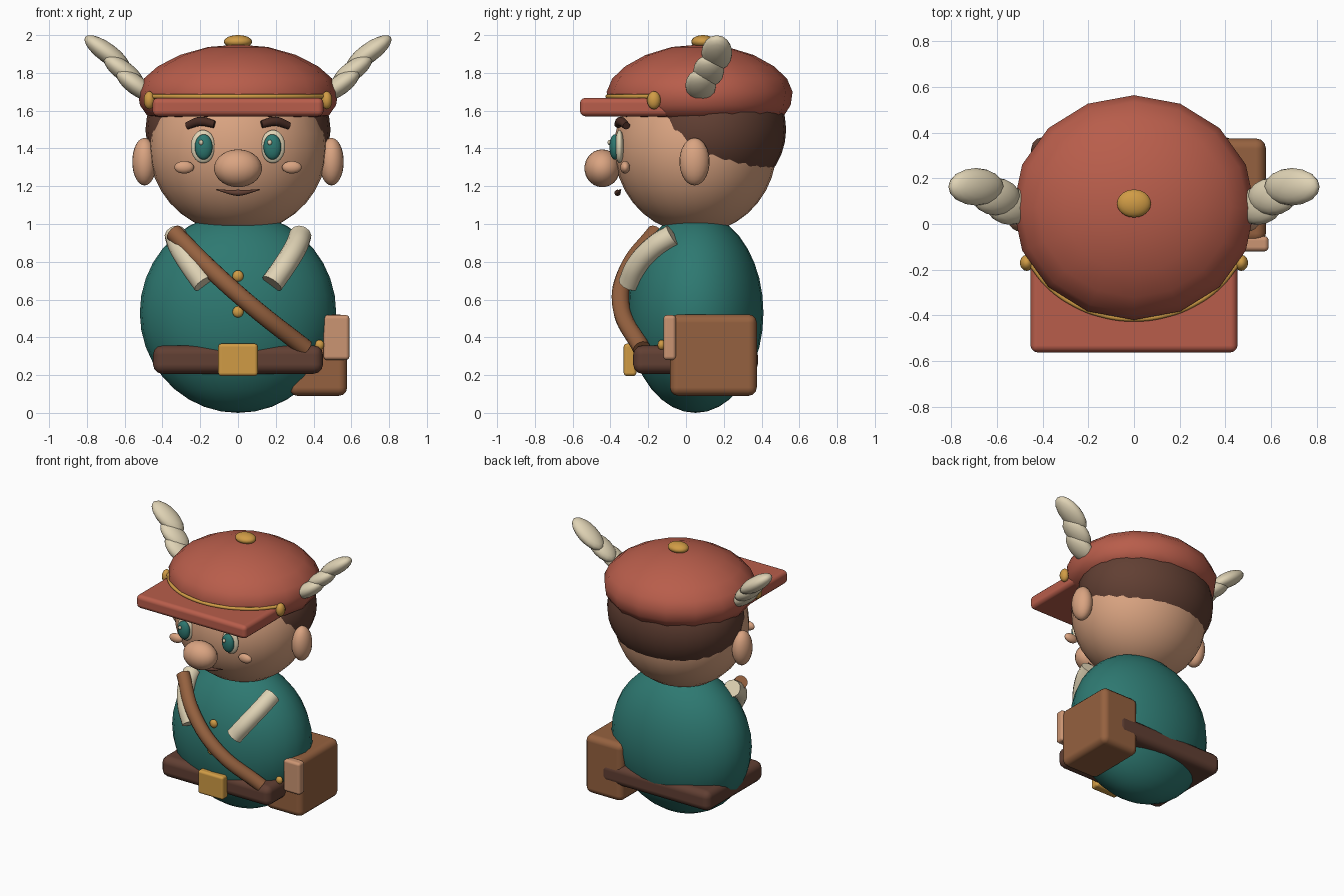
import bpy, bmesh, math
from mathutils import Vector

cube = bpy.data.objects.get("Cube")
if cube:
    bpy.data.objects.remove(cube, do_unlink=True)


def material(name, rgb):
    m = bpy.data.materials.new(name)
    m.use_nodes = True
    m.diffuse_color = (*rgb, 1)
    bsdf = next(n for n in m.node_tree.nodes if n.type == "BSDF_PRINCIPLED")
    bsdf.inputs["Base Color"].default_value = (*rgb, 1)
    bsdf.inputs["Roughness"].default_value = 0.7
    return m


RED = material("cap_red", (0.48, 0.11, 0.07))
SKIN = material("skin", (0.70, 0.37, 0.22))
TEAL = material("teal", (0.027, 0.19, 0.165))
GOLD = material("gold", (0.63, 0.33, 0.06))
CREAM = material("cream", (0.74, 0.65, 0.46))
LEATHER = material("leather_brown", (0.30, 0.12, 0.05))
DARK = material("dark_brown", (0.12, 0.05, 0.033))
TAN = material("tan_flap", (0.60, 0.30, 0.17))
BROW = material("brow_brown", (0.065, 0.025, 0.017))


def finish(bm, name, mat, loc=(0, 0, 0), rot=(0, 0, 0)):
    mesh = bpy.data.meshes.new(name)
    for f in bm.faces:
        f.smooth = True
    bm.to_mesh(mesh)
    bm.free()
    mesh.materials.append(mat)
    ob = bpy.data.objects.new(name, mesh)
    ob.location, ob.rotation_euler = loc, rot
    bpy.context.collection.objects.link(ob)
    return ob


def ball(name, mat, loc, radii, rot=(0, 0, 0), seg=20):
    bm = bmesh.new()
    bmesh.ops.create_uvsphere(bm, u_segments=seg, v_segments=seg * 2 // 3, radius=1)
    bmesh.ops.scale(bm, vec=radii, verts=bm.verts)
    return finish(bm, name, mat, loc, rot)


def block(name, mat, low, high, bevel):
    low, high = Vector(low), Vector(high)
    bm = bmesh.new()
    bmesh.ops.create_cube(bm, size=1)
    bmesh.ops.scale(bm, vec=high - low, verts=bm.verts)
    ob = finish(bm, name, mat, (low + high) / 2)
    mod = ob.modifiers.new("rounded_edges", "BEVEL")
    mod.width, mod.segments = bevel, 3
    mod.harden_normals = True
    return ob


def tube(name, mat, points, radius, taper=1.0):
    cu = bpy.data.curves.new(name, "CURVE")
    cu.dimensions = "3D"
    cu.bevel_depth, cu.bevel_resolution = radius, 4
    cu.resolution_u, cu.use_fill_caps = 8, True
    sp = cu.splines.new("BEZIER")
    sp.bezier_points.add(len(points) - 1)
    for i, (bp, p) in enumerate(zip(sp.bezier_points, points)):
        bp.co = p
        bp.handle_left_type = bp.handle_right_type = "AUTO"
        bp.radius = taper if i in (0, len(points) - 1) else 1
    cu.materials.append(mat)
    ob = bpy.data.objects.new(name, cu)
    bpy.context.collection.objects.link(ob)
    return ob


# Body and head
ball("body", TEAL, (0, 0.05, 0.53), (0.52, 0.36, 0.53), seg=28)
ball("head", SKIN, (0, 0.05, 1.40), (0.47, 0.43, 0.45), seg=28)
ball("hair", DARK, (0, 0.12, 1.50), (0.49, 0.41, 0.38), seg=28)
ball("nose", SKIN, (0, -0.443, 1.295), (0.127, 0.095, 0.1))
tube("mouth", DARK, [(-0.115, -0.345, 1.182), (0, -0.362, 1.165), (0.115, -0.345, 1.182)], 0.017, 0.15)

# Cap crown: lathed profile, slightly oval
bm = bmesh.new()
profile = [(0, 1.95), (0.3, 1.937), (0.58, 1.895), (0.8, 1.835), (0.94, 1.77), (1, 1.70),
           (0.98, 1.63), (0.91, 1.575), (0.75, 1.555), (0, 1.555)]
verts = [bm.verts.new((r, 0, z)) for r, z in profile]
edges = [bm.edges.new(pair) for pair in zip(verts, verts[1:])]
bmesh.ops.spin(bm, geom=verts + edges, cent=(0, 0, 0), axis=(0, 0, 1),
               angle=math.tau, steps=16, use_duplicate=False)
bmesh.ops.remove_doubles(bm, verts=bm.verts, dist=0.001)
bmesh.ops.scale(bm, vec=(0.53, 0.492, 1), verts=bm.verts)
bmesh.ops.recalc_face_normals(bm, faces=bm.faces)
finish(bm, "cap_crown", RED, (0, 0.072, 0))

# Cap trim
block("cap_brim", RED, (-0.453, -0.562, 1.57), (0.453, -0.08, 1.668), 0.03)
ball("cap_button", GOLD, (0, 0.09, 1.965), (0.075, 0.062, 0.035))
arc = [math.radians(a) for a in range(210, 331, 15)]
tube("cap_cord", GOLD, [(0.525 * math.cos(a), 0.072 + 0.487 * math.sin(a), 1.675) for a in arc], 0.012)

# Mirrored parts
for s, side in ((1, "left"), (-1, "right")):
    ball(f"ear_{side}", SKIN, (s * 0.495, 0.045, 1.33), (0.065, 0.08, 0.126))
    ball(f"cheek_{side}", SKIN, (s * 0.285, -0.322, 1.30), (0.052, 0.026, 0.033))
    ball(f"eye_white_{side}", CREAM, (s * 0.185, -0.352, 1.41), (0.065, 0.024, 0.088))
    ball(f"iris_{side}", TEAL, (s * 0.182, -0.377, 1.408), (0.047, 0.028, 0.067))
    ball(f"eye_glint_{side}", CREAM, (s * 0.182 - 0.014, -0.405, 1.432), (0.012, 0.01, 0.014), seg=12)
    tube(f"brow_{side}", BROW, [(s * 0.27, -0.315, 1.52), (s * 0.2, -0.345, 1.543),
                                (s * 0.125, -0.36, 1.528)], 0.025, 0.8)
    ball(f"cap_stud_{side}", GOLD, (s * 0.47, -0.17, 1.655), (0.03, 0.036, 0.048), seg=14)
    tube(f"lapel_{side}", CREAM, [(s * 0.33, -0.07, 0.94), (s * 0.31, -0.16, 0.885),
                                  (s * 0.25, -0.255, 0.785), (s * 0.18, -0.30, 0.685)], 0.06)
    # Each wing is three overlapping feathers
    for i, (x, y, z, size) in enumerate([(0.54, 0.078, 1.735, 0.125), (0.605, 0.12, 1.81, 0.125),
                                         (0.692, 0.163, 1.905, 0.145)]):
        ball(f"wing_feather_{side}_{i + 1}", CREAM, (s * x, y, z), (size, 0.082, 0.052),
             (0, -s * math.radians(36), 0), 16)

# Coat buttons and shoulder strap
for z, y in ((0.725, -0.287), (0.535, -0.312)):
    ball("coat_button", GOLD, (0, y, z), (0.03, 0.02, 0.03), seg=14)
tube("shoulder_strap", LEATHER, [(-0.34, -0.16, 0.955), (-0.15, -0.305, 0.765),
                                 (0.08, -0.343, 0.56), (0.36, -0.235, 0.34)], 0.047)

# Belt and satchel
block("belt", DARK, (-0.45, -0.28, 0.207), (0.45, 0.38, 0.357), 0.05)
block("belt_buckle", GOLD, (-0.105, -0.33, 0.195), (0.105, -0.262, 0.367), 0.018)
block("satchel", LEATHER, (0.27, -0.085, 0.09), (0.578, 0.375, 0.522), 0.045)
block("satchel_flap", TAN, (0.452, -0.12, 0.28), (0.59, -0.053, 0.518), 0.02)
ball("satchel_clasp", GOLD, (0.432, -0.13, 0.36), (0.025, 0.02, 0.027), seg=14)
